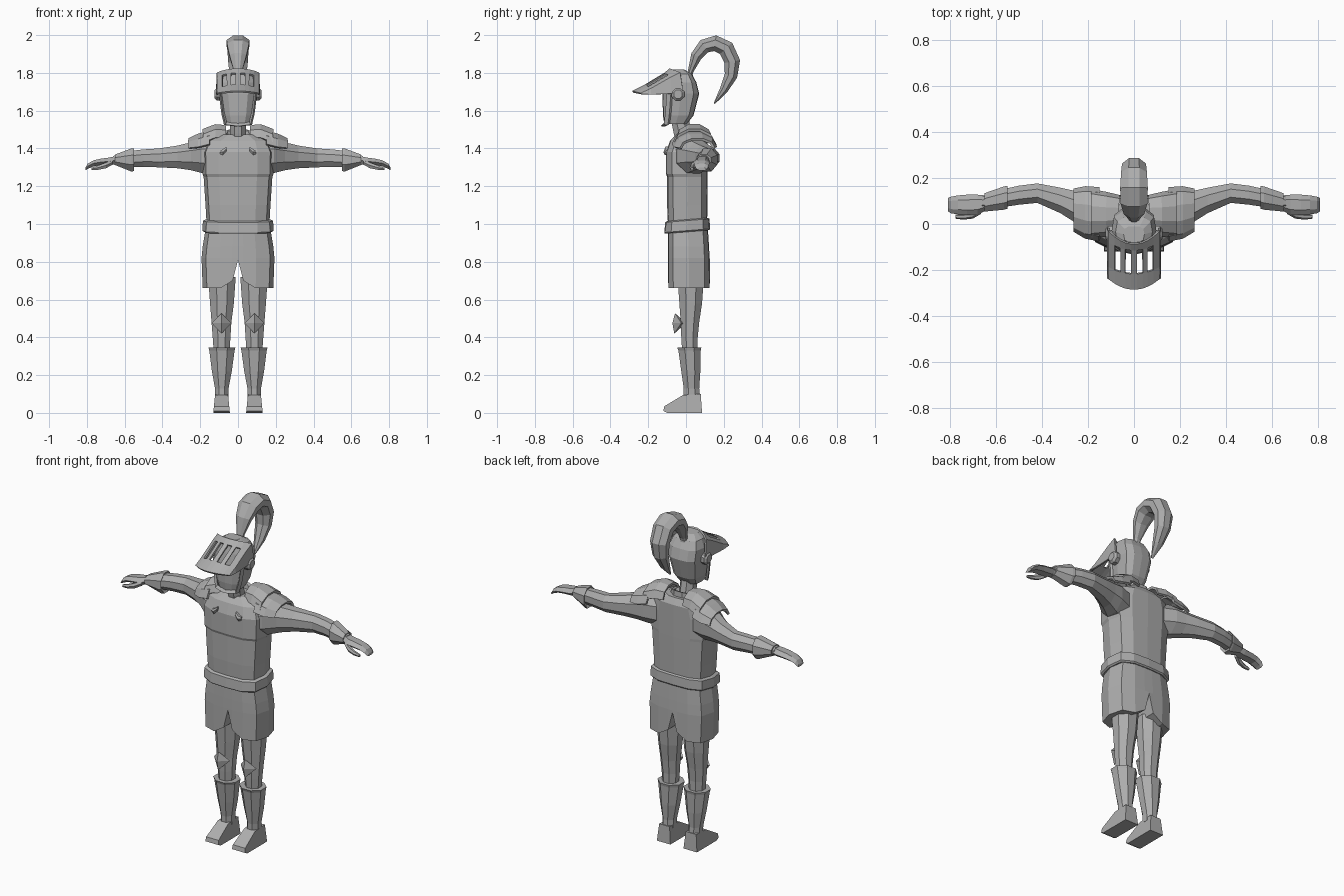
import bpy, bmesh, math
from mathutils import Vector

steel = bpy.data.materials.new("plain_grey")
steel.diffuse_color = (0.42, 0.42, 0.42, 1)


def make(name, verts, faces, mirror=False, thick=0.0):
    """Mesh object with clean normals, optional thickness and left/right mirror."""
    bm = bmesh.new()
    vs = [bm.verts.new(v) for v in verts]
    for f in faces:
        bm.faces.new([vs[i] for i in f])
    bmesh.ops.recalc_face_normals(bm, faces=bm.faces[:])
    me = bpy.data.meshes.new(name)
    bm.to_mesh(me)
    bm.free()
    me.materials.append(steel)
    ob = bpy.data.objects.new(name, me)
    bpy.context.collection.objects.link(ob)
    if thick:
        m = ob.modifiers.new("thickness", 'SOLIDIFY')
        m.thickness, m.offset = thick, 0
    if mirror:
        m = ob.modifiers.new("mirror", 'MIRROR')
        m.use_mirror_merge = False
    return ob


def loft(name, rings, mirror=False, caps=True, closed=True, thick=0.0):
    n = len(rings[0])
    verts = [p for r in rings for p in r]
    faces = []
    for k in range(len(rings) - 1):
        for i in range(n if closed else n - 1):
            j = (i + 1) % n
            faces.append((k * n + i, k * n + j, (k + 1) * n + j, (k + 1) * n + i))
    if caps and closed:
        faces += [tuple(range(n)), tuple(range(len(verts) - n, len(verts)))]
    return make(name, verts, faces, mirror, thick)


# Flattened twelve-sided body section, starting at the front centre
HALF = [(0, -1), (.55, -.96), (.9, -.7), (1, 0), (.9, .7), (.55, .96), (0, 1)]
BODY = HALF + [(-x, y) for x, y in HALF[-2:0:-1]]


def oval(n):
    return [(math.sin(2 * math.pi * (i + .5) / n) / math.cos(math.pi / n),
             -math.cos(2 * math.pi * (i + .5) / n) / math.cos(math.pi / n)) for i in range(n)]


def level(z, x0, x1, y0, y1, shape, tilt=0.0):
    """Horizontal ring filling the given x and y extents."""
    cx, cy, rx, ry = (x0 + x1) / 2, (y0 + y1) / 2, (x1 - x0) / 2, (y1 - y0) / 2
    return [(cx + rx * a, cy + ry * b, z + tilt * ry * b) for a, b in shape]


def body(name, rows, tilt=0.0, **kw):
    return loft(name, [level(z, -w, w, a, b, BODY, tilt) for z, w, a, b in rows], **kw)


def limb(name, rows, n=8):
    return loft(name, [level(*r, oval(n)) for r in rows], mirror=True)


def across(name, rows, n=8):
    """Limb running along x: rows of x, y0, y1, z0, z1."""
    rings = []
    for x, y0, y1, z0, z1 in rows:
        rings.append([(x, (y0 + y1) / 2 + (y1 - y0) / 2 * a * .96,
                       (z0 + z1) / 2 + (z1 - z0) / 2 * b) for a, b in oval(n)])
    return loft(name, rings, mirror=True)


# Torso with chest plate edge, belt, neck and collar
body("torso", [(.98, .165, -.095, .112), (1.1, .172, -.1, .113), (1.25, .182, -.1, .115),
               (1.265, .188, -.106, .115), (1.38, .19, -.106, .115),
               (1.44, .165, -.085, .115), (1.475, .09, -.05, .095)])
body("belt", [(.958, .18, -.112, .122), (.965, .188, -.115, .128),
              (1.018, .186, -.11, .124), (1.024, .17, -.1, .115)], tilt=.08)
limb_neck = loft("neck", [level(z, -.042, .042, -.065 + s, .03 + s, oval(8))
                          for z, s in ((1.4, .02), (1.48, 0), (1.58, -.02))])
loft("collar", [level(z, -w, w, a, b, oval(10), .4) for z, w, a, b in
                ((1.41, .085, -.09, .08), (1.475, .078, -.08, .075),
                 (1.475, .062, -.068, .06), (1.42, .055, -.06, .05))], caps=False)
across("collar_clasp", [(.06, -.112, -.09, 1.385, 1.41), (.08, -.118, -.09, 1.365, 1.395),
                        (.095, -.11, -.09, 1.37, 1.39)], 6)

# Split skirt: the hem rises to a notch at the front and back centre
WIDE = [(0, -1), (.15, -1), (.5, -.97), (.88, -.75), (1, 0), (.88, .75), (.5, .97), (.15, 1), (0, 1)]
SKIRT = WIDE + [(-x, y) for x, y in WIDE[-2:0:-1]]
rings = [level(z, -w, w, a, b, SKIRT) for z, w, a, b in
         ((.985, .17, -.095, .115), (.88, .187, -.096, .122), (.82, .193, -.096, .125))]
hem = []
for x, y, z in level(.655, -.187, .187, -.095, .127, SKIRT):
    ax = abs(x)
    hem.append((x, y, .82 - .01 if ax < .005 else (.70 if ax < .05 else .66)))
rings.append(hem)
n = len(SKIRT)
verts = [p for r in rings for p in r]
faces = [(k * n + i, k * n + (i + 1) % n, (k + 1) * n + (i + 1) % n, (k + 1) * n + i)
         for k in range(3) for i in range(n)]
for i in range(4):
    for s in (1, -1):
        q = [3 * n + (s * j) % n for j in (i, i + 1, 7 - i, 8 - i)]
        faces.append(tuple(dict.fromkeys(q)))
make("skirt", verts, faces)

# Legs, greaves, knee guards and feet
limb("upper_leg", [(.32, .045, .128, -.02, .062), (.4, .04, .134, -.025, .062),
                   (.48, .035, .14, -.028, .07), (.58, .022, .148, -.035, .085),
                   (.72, .012, .158, -.045, .095)])
limb("greave", [(.08, .05, .12, -.012, .075), (.13, .05, .122, -.012, .07),
                (.22, .033, .138, -.025, .076), (.33, .018, .152, -.04, .078),
                (.345, .014, .156, -.046, .081), (.345, .028, .142, -.03, .07)])
c = .087
make("knee_guard", [(c, -.058, .528), (c + .052, -.025, .475), (c, -.062, .42),
                    (c - .052, -.025, .475), (c, -.072, .475), (c, 0, .475)],
     [(0, 1, 4), (1, 2, 4), (2, 3, 4), (3, 0, 4), (1, 0, 5), (2, 1, 5), (3, 2, 5), (0, 3, 5)],
     mirror=True)
foot = [(.085, 0), (-.1, 0), (-.12, .01), (-.115, .035), (-.015, .095), (.078, .1)]
loft("foot", [[(c + s * (.044 - .1 * z), y, z) for y, z in foot] for s in (-1, 1)], mirror=True)

# Arms, cuffs and hands
across("arm", [(.12, -.07, .11, 1.26, 1.45), (.19, -.05, .135, 1.27, 1.45),
               (.25, .0, .145, 1.285, 1.432), (.32, .045, .16, 1.295, 1.415),
               (.42, .09, .178, 1.30, 1.4), (.5, .082, .168, 1.303, 1.395),
               (.58, .07, .15, 1.30, 1.385), (.66, .065, .12, 1.315, 1.36)])
across("cuff", [(.56, .082, .15, 1.30, 1.38), (.55, .064, .168, 1.28, 1.4),
                (.565, .06, .165, 1.278, 1.4), (.65, .052, .135, 1.312, 1.368)])
across("hand", [(.635, .065, .12, 1.317, 1.362), (.68, .045, .123, 1.312, 1.352),
                (.725, .043, .123, 1.31, 1.346), (.765, .046, .12, 1.305, 1.337),
                (.795, .05, .115, 1.292, 1.32), (.808, .058, .11, 1.284, 1.298)], 6)
across("thumb", [(.665, .045, .075, 1.313, 1.34), (.70, .025, .055, 1.295, 1.325),
                 (.74, .02, .042, 1.287, 1.31), (.775, .024, .04, 1.285, 1.298)], 6)

# Two overlapping arched shoulder plates per side
def shoulder_plate(name, rows):
    rings = []
    for x, yc, ry, z, h in rows:
        rings.append([(x, yc - ry * math.cos(a), z + h * math.sin(a))
                      for a in [math.pi * i / 5 for i in range(6)]])
    loft(name, rings, mirror=True, closed=False, thick=.014)


shoulder_plate("inner_shoulder_plate", [(.065, .045, .075, 1.455, .065), (.12, .043, .09, 1.455, .07),
                                        (.185, .045, .1, 1.43, .07)])
shoulder_plate("outer_shoulder_plate", [(.15, .042, .112, 1.42, .07), (.21, .05, .108, 1.405, .07),
                                        (.26, .06, .088, 1.4, .05)])

# Helmet with face rim and hinge discs
body("helmet", [(1.53, .062, -.115, .005), (1.575, .078, -.122, .04), (1.69, .095, -.125, .07),
                (1.75, .097, -.112, .055), (1.795, .08, -.098, .03), (1.818, .045, -.08, -.01)])
rim = [(0, -.122, 1.522), (.066, -.106, 1.53), (.08, -.098, 1.59), (.094, -.09, 1.70)]
loft("face_rim", [[(x, y - .012, z - .004), (x + .008, y + .01, z - .006),
                   (x, y + .02, z), (x - .006, y, z + .01)] for x, y, z in rim], mirror=True)
loft("hinge_disc", [[(x, -.042 + r * a, 1.687 + r * b) for a, b in oval(8)]
                    for x, r in ((.085, .034), (.112, .034), (.124, .022))], mirror=True)

# Visor shell: sloped grille with four open slots and side walls
half = [.013, .037, .058, .082, .108]
cols = [-x for x in half[::-1]] + half
rows = [(-.085, 1.82, .055), (-.112, 1.797, .035), (-.215, 1.735, .03), (-.283, 1.70, .045)]
low = [(-.015, 1.70), (-.08, 1.69), (-.185, 1.685), (-.236, 1.688)]
grid = []
for (y, z, bow), (ly, lz) in zip(rows, low):
    line = [(x, y + bow * (x / .108) ** 2,
             z - min(.02, z - 1.69) * (x / .108) ** 2) for x in cols]
    grid.append([(-.112, ly, lz)] + line + [(.112, ly, lz)])
w = len(grid[0])
slots = {2, 4, 6, 8}
make("visor", [p for r in grid for p in r],
     [(r * w + i, r * w + i + 1, (r + 1) * w + i + 1, (r + 1) * w + i)
      for r in range(3) for i in range(w - 1) if not (r == 1 and i in slots)], thick=.01)

# Curled plume: centre y, z, half thickness, half width
plume = [(.005, 1.73, .012, .018), (.025, 1.81, .015, .022), (.055, 1.89, .03, .045),
         (.098, 1.942, .038, .058), (.155, 1.957, .042, .06), (.212, 1.93, .044, .056),
         (.245, 1.86, .042, .052), (.238, 1.785, .034, .044), (.2, 1.71, .022, .03),
         (.15, 1.638, .004, .006)]
rings = []
for i, (y, z, t, wd) in enumerate(plume):
    a, b = plume[max(i - 1, 0)], plume[min(i + 1, len(plume) - 1)]
    d = Vector((b[0] - a[0], b[1] - a[1])).normalized()
    rings.append([(wd * p, y - d.y * t * q, z + d.x * t * q) for p, q in oval(8)])
loft("plume", rings)
loft("plume_socket", [level(z, -r, r, .01 - r, .01 + r, oval(8))
                      for z, r in ((1.74, .03), (1.79, .026), (1.8, .018))])
